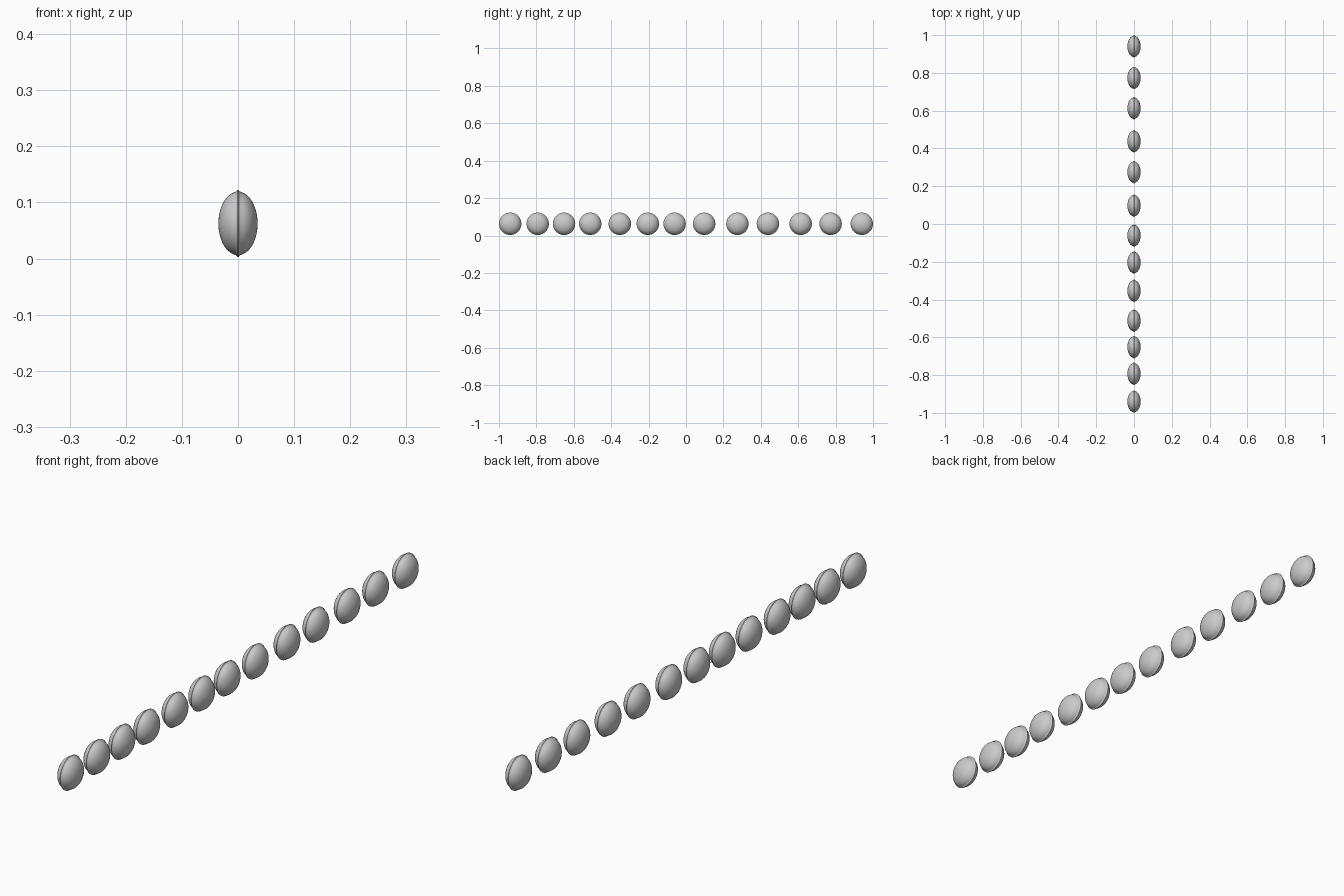
import bpy, bmesh, math

if "Cube" in bpy.data.objects:
    bpy.data.objects.remove(bpy.data.objects["Cube"])

R, HALF, ZC = 0.06, 0.035, 0.0625   # bead radius, half thickness, centre height
CENTRES = [-0.94, -0.793, -0.652, -0.512, -0.354, -0.204, -0.061,
           0.097, 0.275, 0.438, 0.613, 0.773, 0.94]

grey = bpy.data.materials.new("light grey")
grey.diffuse_color = (0.6, 0.6, 0.6, 1)
grey.use_nodes = True
grey.node_tree.nodes["Principled BSDF"].inputs["Base Color"].default_value = grey.diffuse_color

# half profile (x, radius): two domes meeting at a thin raised seam
N = 12
dome = [(HALF * math.cos(a), 0.0565 * math.sin(a))
        for a in (math.pi / 2 * i / N for i in range(N))]
dome = [p for p in dome if p[0] > 0.005]
seam = [(0.004, 0.0565), (0.0025, 0.0575), (0.001, R)]
half = dome + seam
profile = half + [(-x, r) for x, r in reversed(half)]


def make_bead(name, y):
    bm = bmesh.new()
    verts = [bm.verts.new((x, r, 0)) for x, r in profile]
    edges = [bm.edges.new(pair) for pair in zip(verts, verts[1:])]
    bmesh.ops.spin(bm, geom=verts + edges, cent=(0, 0, 0), axis=(1, 0, 0),
                   angle=math.tau, steps=40, use_duplicate=False)
    bmesh.ops.remove_doubles(bm, verts=bm.verts, dist=1e-5)
    bmesh.ops.recalc_face_normals(bm, faces=bm.faces)
    me = bpy.data.meshes.new(name)
    bm.to_mesh(me)
    bm.free()
    me.materials.append(grey)
    ob = bpy.data.objects.new(name, me)
    ob.location = (0, y, ZC)
    bpy.context.collection.objects.link(ob)
    bpy.context.view_layer.objects.active = ob
    ob.select_set(True)
    bpy.ops.object.shade_smooth_by_angle(angle=math.radians(35))
    ob.select_set(False)


# row of lens-shaped beads
for i, y in enumerate(CENTRES):
    make_bead(f"lens_bead_{i + 1}", y)
